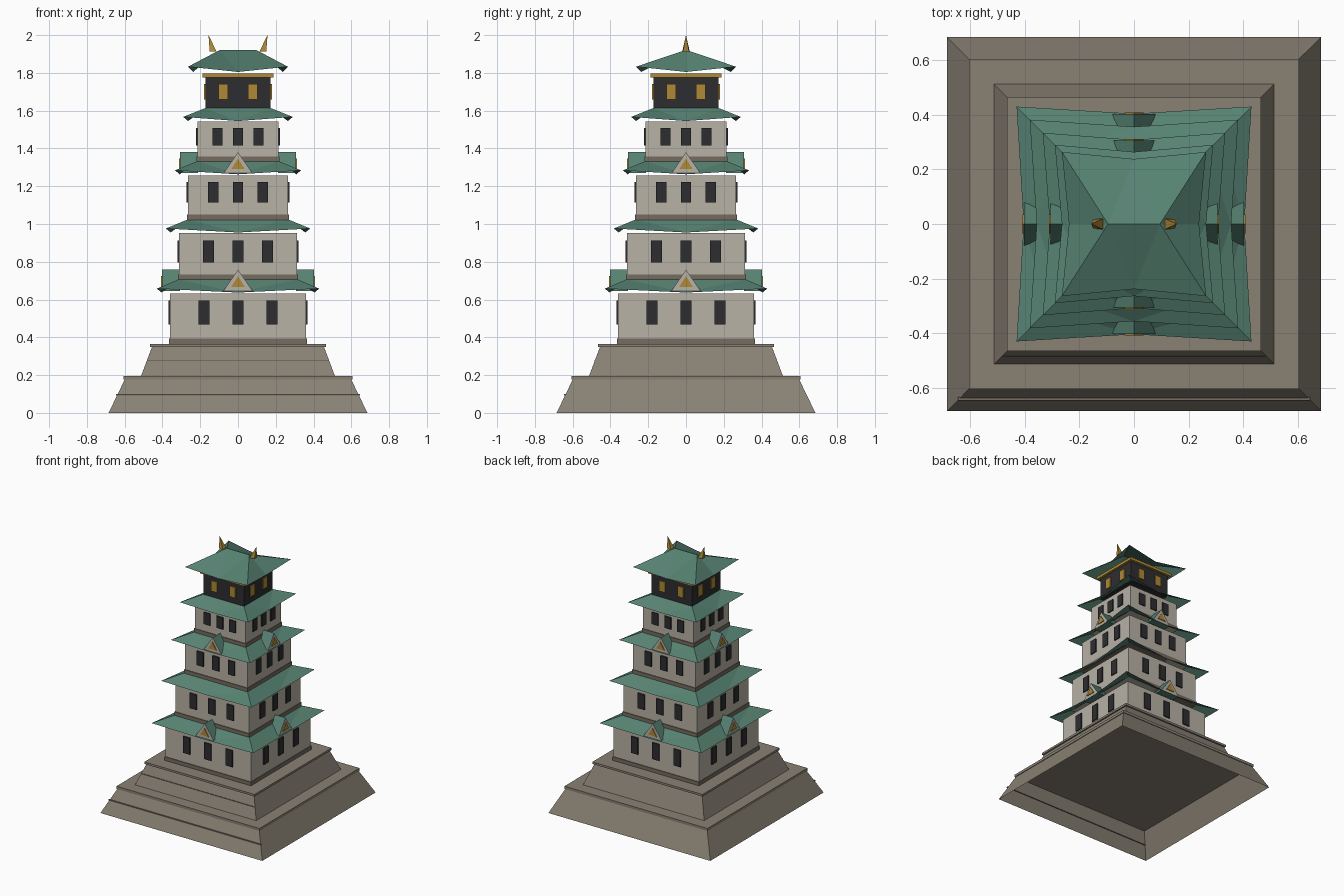
import bpy, bmesh
from math import pi
from mathutils import Matrix, Vector

cube = bpy.data.objects.get("Cube")
if cube:
    bpy.data.objects.remove(cube, do_unlink=True)


def material(name, rgb):
    m = bpy.data.materials.new(name)
    m.use_nodes = True
    m.diffuse_color = (*rgb, 1)
    bsdf = next(n for n in m.node_tree.nodes if n.type == "BSDF_PRINCIPLED")
    bsdf.inputs["Base Color"].default_value = (*rgb, 1)
    return m


STONE = material("stone", (0.25, 0.22, 0.175))
DARK_STONE = material("dark stone", (0.18, 0.15, 0.12))
PLASTER = material("plaster", (0.48, 0.445, 0.38))
ROOF = material("green roof", (0.093, 0.223, 0.168))
BLACK = material("black", (0.027, 0.027, 0.03))
GOLD = material("gold", (0.43, 0.25, 0.035))


def build(name, verts, faces, *mats):
    """Mesh object from a few points and faces, with outward normals."""
    me = bpy.data.meshes.new(name)
    me.from_pydata([tuple(v) for v in verts], [], faces)
    bm = bmesh.new()
    bm.from_mesh(me)
    bmesh.ops.recalc_face_normals(bm, faces=bm.faces)
    bm.to_mesh(me)
    bm.free()
    for m in mats:
        me.materials.append(m)
    ob = bpy.data.objects.new(name, me)
    bpy.context.collection.objects.link(ob)
    return ob


def square(r, z):
    return [(-r, -r, z), (r, -r, z), (r, r, z), (-r, r, z)]


SIDES = [(i, (i + 1) % 4, 4 + (i + 1) % 4, 4 + i) for i in range(4)]
ENDS = [(0, 1, 2, 3), (4, 5, 6, 7)]


def tier(name, r0, r1, z0, z1, mat, closed=True):
    """Square block that may taper, optionally open at both ends."""
    return build(name, square(r0, z0) + square(r1, z1), SIDES + (ENDS if closed else []), mat)


def box(name, center, size, mat, turn=0):
    c, s = Vector(center), Vector(size) / 2
    rot = Matrix.Rotation(turn * pi / 2, 3, "Z")
    pts = [rot @ (c + Vector((x * s.x, y * s.y, z * s.z)))
           for z in (-1, 1) for x, y in ((-1, -1), (1, -1), (1, 1), (-1, 1))]
    return build(name, pts, SIDES + ENDS, mat)


def ring(rx, ry, z_corner, z_mid, inset):
    """Loop of four corners with a midpoint between each pair."""
    return [(-rx, -ry, z_corner), (0, -ry + inset, z_mid), (rx, -ry, z_corner), (rx - inset, 0, z_mid),
            (rx, ry, z_corner), (0, ry - inset, z_mid), (-rx, ry, z_corner), (-rx + inset, 0, z_mid)]


def roof(name, eave, z_corner, z_mid, inner_x, inner_y, z_top):
    """Hipped roof sheet with lifted corners and bowed eaves."""
    verts = ring(eave, eave, z_corner, z_mid, 0.026) + ring(inner_x, inner_y, z_top, z_top, 0)
    faces = []
    for i in range(8):
        j = (i + 1) % 8
        a, b, c, d = i, j, 8 + j, 8 + i
        if i % 2 == 0:
            a, b, c, d = b, c, d, a
        for f in ((a, b, c), (a, c, d)):
            if len({verts[k] for k in f}) == 3:
                faces.append(f)
    return build(name, verts, faces, ROOF)


def gable(name, turn, front, back, z0, z1, w):
    """Small dormer: roofed prism with a plaster face and a gold triangle."""
    rot = Matrix.Rotation(turn * pi / 2, 3, "Z")

    def tri(y, half, lo, hi):
        return [rot @ Vector(p) for p in ((-half, y, lo), (half, y, lo), (0, y, hi))]

    faces = [(0, 1, 2), (3, 4, 5), (1, 4, 5, 2), (0, 3, 5, 2), (0, 1, 4, 3)]
    body = build(name, tri(-front, w, z0, z1) + tri(-back, w, z0, z1), faces, ROOF, PLASTER)
    body.data.polygons[0].material_index = 1
    h = z1 - z0
    lo, hi = z0 + h * 0.2, z0 + h * 0.7
    build(name + "_ornament",
          tri(-front - 0.006, w * 0.45, lo, hi) + tri(-front, w * 0.45, lo, hi), faces, GOLD)


# Stone base: two hollow battered steps with cap slabs and front bands
tier("lower_base", 0.685, 0.60, 0, 0.176, STONE, closed=False)
tier("lower_base_cap", 0.605, 0.605, 0.176, 0.196, STONE)
tier("upper_base", 0.513, 0.455, 0.196, 0.35, STONE, closed=False)
tier("upper_base_cap", 0.466, 0.466, 0.35, 0.366, STONE)
box("lower_base_band", (0, -0.64, 0.095), (1.29, 0.012, 0.008), DARK_STONE)
box("upper_base_band", (0, -0.479, 0.278), (0.96, 0.012, 0.006), DARK_STONE)

# Storeys: half width, bottom, top, window bottom, window top, window width
storeys = [
    (0.36, 0.366, 0.631, 0.467, 0.594, 0.058),
    (0.312, 0.705, 0.953, 0.796, 0.912, 0.057),
    (0.264, 1.022, 1.257, 1.114, 1.222, 0.055),
    (0.215, 1.33, 1.543, 1.416, 1.507, 0.053),
]
for n, (r, z0, z1, w0, w1, ww) in enumerate(storeys, 1):
    tier(f"storey_{n}_wall", r, r, z0, z1, PLASTER)
    tier(f"storey_{n}_footing", r + 0.005, r + 0.005, z0, z0 + 0.028, DARK_STONE)
    for turn in range(4):
        for k in (-1, 0, 1):
            box(f"storey_{n}_window", (k * r * 0.5, -r - 0.002, (w0 + w1) / 2),
                (ww, 0.012, w1 - w0), BLACK, turn)

# Dark top storey with gold windows and gold cornice
tier("top_storey_wall", 0.171, 0.171, 1.612, 1.778, BLACK)
tier("top_storey_cornice", 0.189, 0.189, 1.776, 1.797, GOLD)
for turn in range(4):
    for k in (-1, 1):
        box("top_storey_window", (k * 0.077, -0.173, 1.70), (0.05, 0.012, 0.08), GOLD, turn)

# Skirt roofs between storeys, and the hipped top roof
roof("roof_1", 0.43, 0.658, 0.637, 0.314, 0.314, 0.707)
roof("roof_2", 0.382, 0.976, 0.955, 0.266, 0.266, 1.024)
roof("roof_3", 0.334, 1.284, 1.263, 0.217, 0.217, 1.332)
roof("roof_4", 0.29, 1.567, 1.545, 0.173, 0.173, 1.614)
roof("top_roof", 0.264, 1.833, 1.805, 0.095, 0, 1.922)

# Gables on the first and third roofs, one on each side
for turn in range(4):
    gable("roof_1_gable", turn, 0.402, 0.308, 0.645, 0.758, 0.078)
    gable("roof_3_gable", turn, 0.306, 0.211, 1.27, 1.38, 0.076)

# Gold ridge finials leaning outward
for name, s in (("left_finial", 1), ("right_finial", -1)):
    pts = [(s * x, y, 1.912) for x, y in ((0.113, -0.02), (0.15, -0.016), (0.15, 0.016), (0.113, 0.02))]
    build(name, pts + [(s * 0.156, 0, 2.0)],
          [(0, 1, 2, 3)] + [(i, (i + 1) % 4, 4) for i in range(4)], GOLD)
